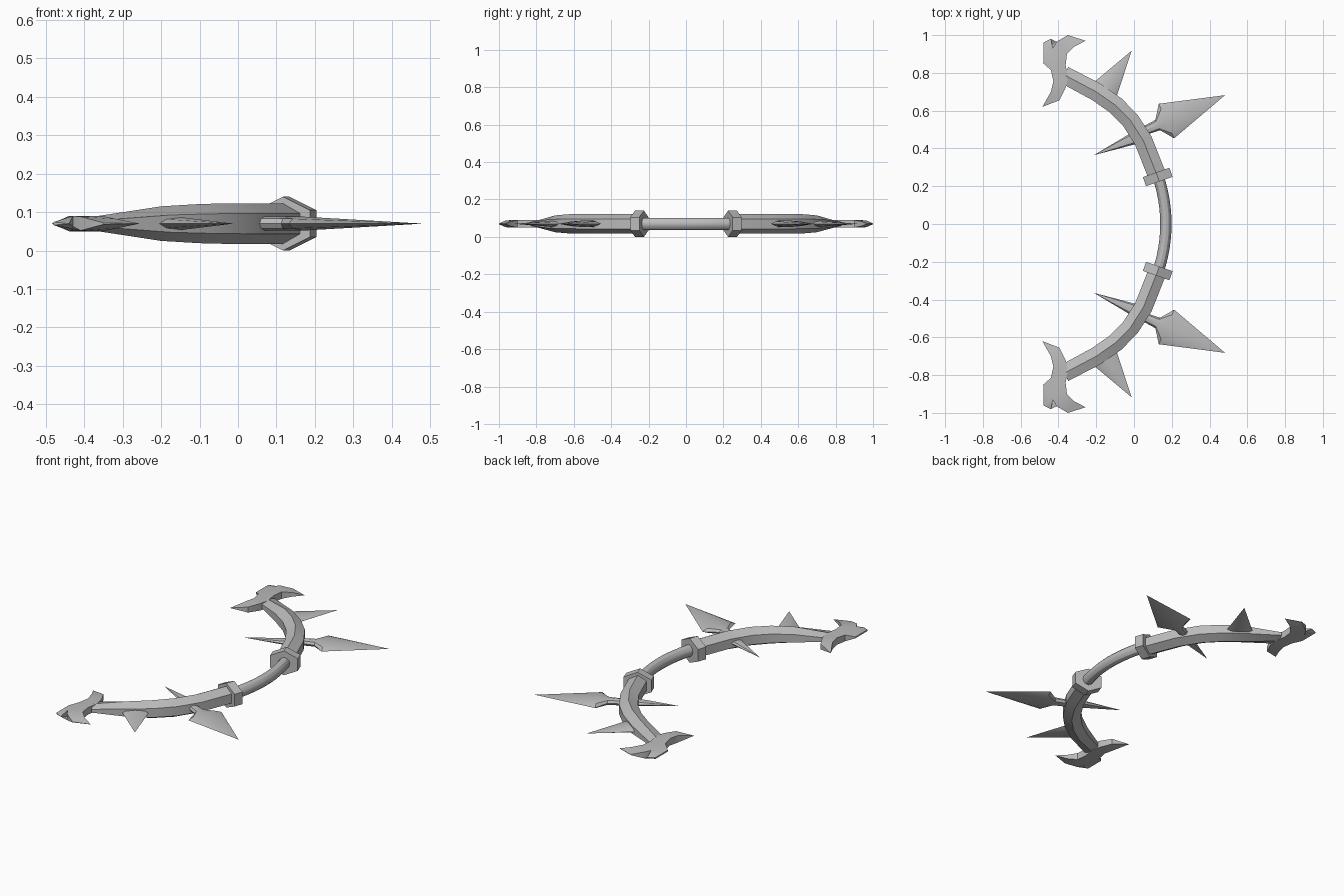
import bpy, bmesh, math
from mathutils import Vector

old = bpy.data.objects.get("Cube")
if old:
    bpy.data.objects.remove(old, do_unlink=True)

MID = 0.07  # height of the bow's flat centre plane

grey = bpy.data.materials.new("plain grey")
grey.use_nodes = True
color = (0.5, 0.5, 0.5, 1)
grey.diffuse_color = color
grey.node_tree.nodes["Principled BSDF"].inputs["Base Color"].default_value = color


def finish(name, bm, mirrored=True):
    bmesh.ops.remove_doubles(bm, verts=bm.verts, dist=1e-5)
    bmesh.ops.recalc_face_normals(bm, faces=bm.faces)
    mesh = bpy.data.meshes.new(name)
    bm.to_mesh(mesh)
    bm.free()
    mesh.materials.append(grey)
    obj = bpy.data.objects.new(name, mesh)
    bpy.context.collection.objects.link(obj)
    bpy.ops.object.select_all(action='DESELECT')
    obj.select_set(True)
    bpy.context.view_layer.objects.active = obj
    bpy.ops.object.shade_smooth_by_angle(angle=math.radians(30))
    if mirrored:
        mod = obj.modifiers.new("mirror", 'MIRROR')
        mod.use_axis = (False, True, False)
        mod.use_mirror_merge = False
    return obj


def sweep(name, sections, sides, mirrored=True):
    """Loft rings along a path; each section is x, y, half width, half height."""
    bm = bmesh.new()
    pts = [Vector((s[0], s[1], MID)) for s in sections]
    rings = []
    for i, (x, y, w, h) in enumerate(sections):
        along = (pts[min(i + 1, len(pts) - 1)] - pts[max(i - 1, 0)]).normalized()
        side = Vector((along.y, -along.x, 0))
        ring = []
        for k in range(sides):
            a = math.pi / 2 + math.tau * k / sides
            ring.append(bm.verts.new(pts[i] + side * w * math.cos(a)
                                     + Vector((0, 0, h * math.sin(a)))))
        rings.append(ring)
    for a, b in zip(rings, rings[1:]):
        for k in range(sides):
            n = (k + 1) % sides
            bm.faces.new((a[k], a[n], b[n], b[k]))
    bm.faces.new(rings[0])
    if sections[-1][2] > 0.001:
        bm.faces.new(rings[-1])
    return finish(name, bm, mirrored)


# Curved round grip
grip = []
for i in range(-6, 7):
    y = i * 0.26 / 6
    grip.append((0.169 - 0.65 * y * y, y, 0.03, 0.032))
sweep("grip", grip, 12, mirrored=False)

# Hexagonal collars and limbs
sweep("collar", [(0.134, 0.225, 0.086, 0.07), (0.117, 0.273, 0.086, 0.07)], 6)
sweep("limb", [(0.125, 0.25, 0.056, 0.053), (0.05, 0.44, 0.056, 0.053),
               (-0.02, 0.55, 0.056, 0.053), (-0.1, 0.63, 0.056, 0.051),
               (-0.2, 0.7, 0.056, 0.045), (-0.37, 0.79, 0.054, 0.019)], 6)

# Flattened spikes
sweep("large_spike", [(0.06, 0.495, 0.024, 0.018), (0.125, 0.524, 0.03, 0.018),
                      (0.172, 0.545, 0.1, 0.018), (0.482, 0.682, 0, 0)], 8)
sweep("middle_spike", [(-0.16, 0.7, 0.075, 0.018), (-0.012, 0.918, 0, 0)], 8)
sweep("inner_spike", [(0.01, 0.458, 0.034, 0.016), (-0.214, 0.364, 0, 0)], 8)

# Hooked blade on each limb end: x, y, half thickness
outline = [(-0.485, 0.62, 0), (-0.44, 0.7, 0.02), (-0.427, 0.755, 0.02),
           (-0.44, 0.815, 0.018), (-0.48, 0.85, 0.004), (-0.48, 0.96, 0.004),
           (-0.44, 0.98, 0), (-0.43, 0.93, 0.02), (-0.41, 0.965, 0.018),
           (-0.35, 1.0, 0.002), (-0.256, 0.97, 0), (-0.315, 0.94, 0.012),
           (-0.355, 0.9, 0.02), (-0.362, 0.84, 0.02), (-0.35, 0.775, 0.02),
           (-0.362, 0.72, 0.02), (-0.395, 0.655, 0.016)]
bm = bmesh.new()
top = [bm.verts.new((x, y, MID + h)) for x, y, h in outline]
low = [bm.verts.new((x, y, MID - h)) for x, y, h in outline]
caps = [bm.faces.new(top), bm.faces.new(low[::-1])]
for i in range(len(top)):
    bm.faces.new((top[i - 1], low[i - 1], low[i], top[i]))
bmesh.ops.triangulate(bm, faces=caps)
finish("tip_blade", bm)
